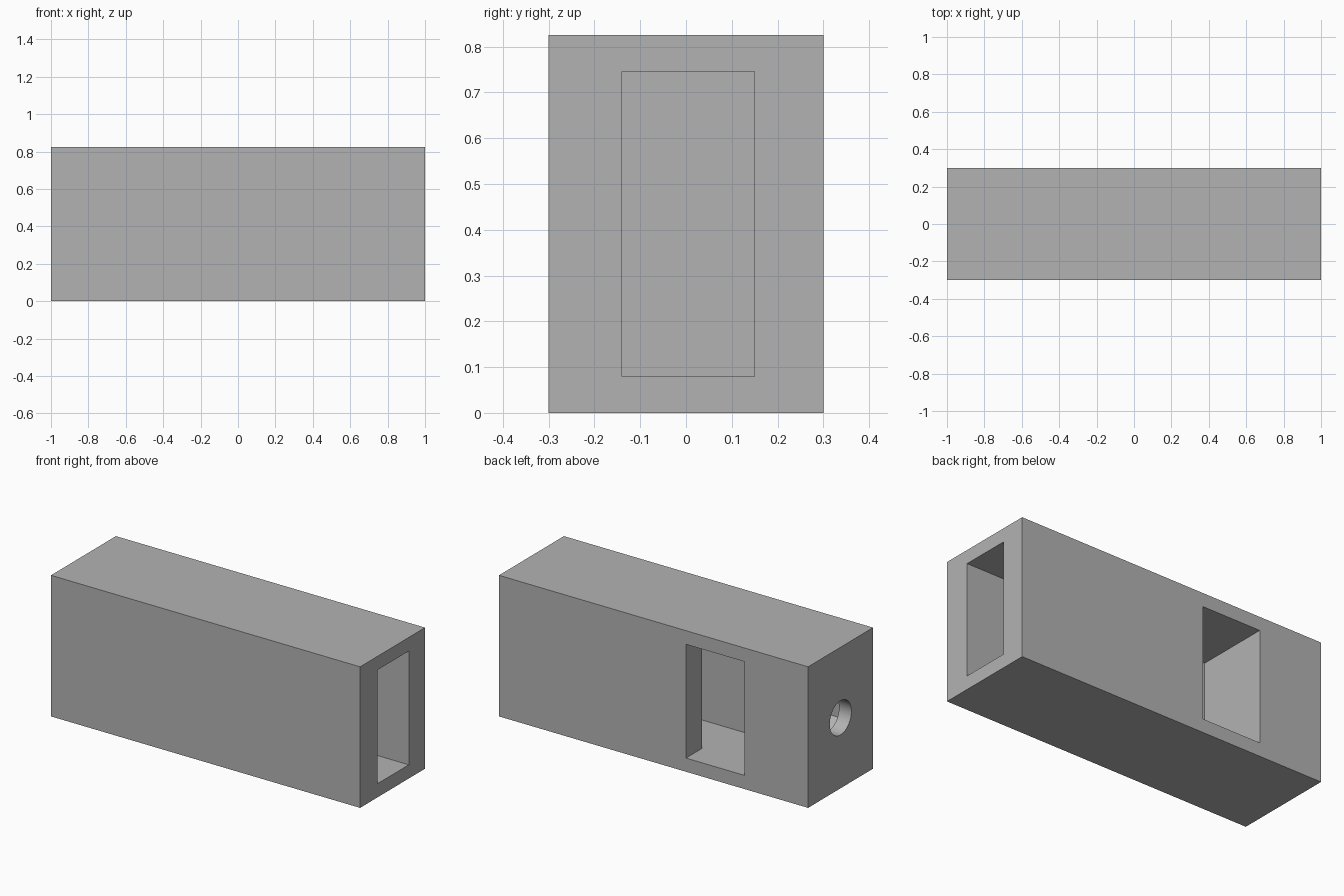
import bpy, bmesh, math
from mathutils import Vector

cube = bpy.data.objects.get("Cube")
if cube:
    bpy.data.objects.remove(cube, do_unlink=True)

LENGTH, DEPTH, HEIGHT = 2.0, 0.6, 0.825
WALL = 0.08
MID = HEIGHT / 2

grey = bpy.data.materials.new("plain grey")
grey.use_nodes = True
colour = (0.45, 0.45, 0.45, 1)
grey.diffuse_color = colour
grey.node_tree.nodes["Principled BSDF"].inputs["Base Color"].default_value = colour


def prism(name, points, sweep):
    """Extrude a flat outline along a vector into a closed solid."""
    bm = bmesh.new()
    face = bm.faces.new([bm.verts.new(p) for p in points])
    extruded = bmesh.ops.extrude_face_region(bm, geom=[face], use_keep_orig=True)
    verts = [v for v in extruded["geom"] if isinstance(v, bmesh.types.BMVert)]
    bmesh.ops.translate(bm, verts=verts, vec=Vector(sweep))
    bmesh.ops.recalc_face_normals(bm, faces=bm.faces)
    mesh = bpy.data.meshes.new(name)
    bm.to_mesh(mesh)
    bm.free()
    mesh.materials.append(grey)
    obj = bpy.data.objects.new(name, mesh)
    bpy.context.collection.objects.link(obj)
    return obj


def ring(x, radius, sides):
    """Regular polygon facing along x, with one corner pointing up."""
    turns = [math.tau * i / sides for i in range(sides)]
    return [(x, radius * math.sin(a), MID + radius * math.cos(a)) for a in turns]


def cut(target, cutter):
    cutter.hide_render = True
    mod = target.modifiers.new("cut", 'BOOLEAN')
    mod.operation, mod.solver, mod.object = 'DIFFERENCE', 'EXACT', cutter
    bpy.ops.object.modifier_apply(modifier=mod.name)
    bpy.data.objects.remove(cutter, do_unlink=True)


# Solid block
hx, hy = LENGTH / 2, DEPTH / 2
block = prism("block", [(-hx, -hy, 0), (hx, -hy, 0), (hx, hy, 0), (-hx, hy, 0)],
              (0, 0, HEIGHT))
bpy.ops.object.select_all(action='DESELECT')
bpy.context.view_layer.objects.active = block
block.select_set(True)

# Channel from the end slot, turning out through the back window
path = [(1.1, -0.14), (1.1, 0.15), (-0.21, 0.15), (-0.21, 0.4), (-0.59, 0.4), (-0.59, -0.14)]
cut(block, prism("channel", [(x, y, WALL) for x, y in path], (0, 0, HEIGHT - 2 * WALL)))

# Six-sided pocket behind the other end wall, reached by a round hole
cut(block, prism("pocket", ring(-hx + WALL, 0.18, 6), (0.25, 0, 0)))
cut(block, prism("hole", ring(-hx - 0.1, 0.1, 48), (0.25, 0, 0)))

bpy.ops.object.shade_smooth_by_angle(angle=math.radians(30))
